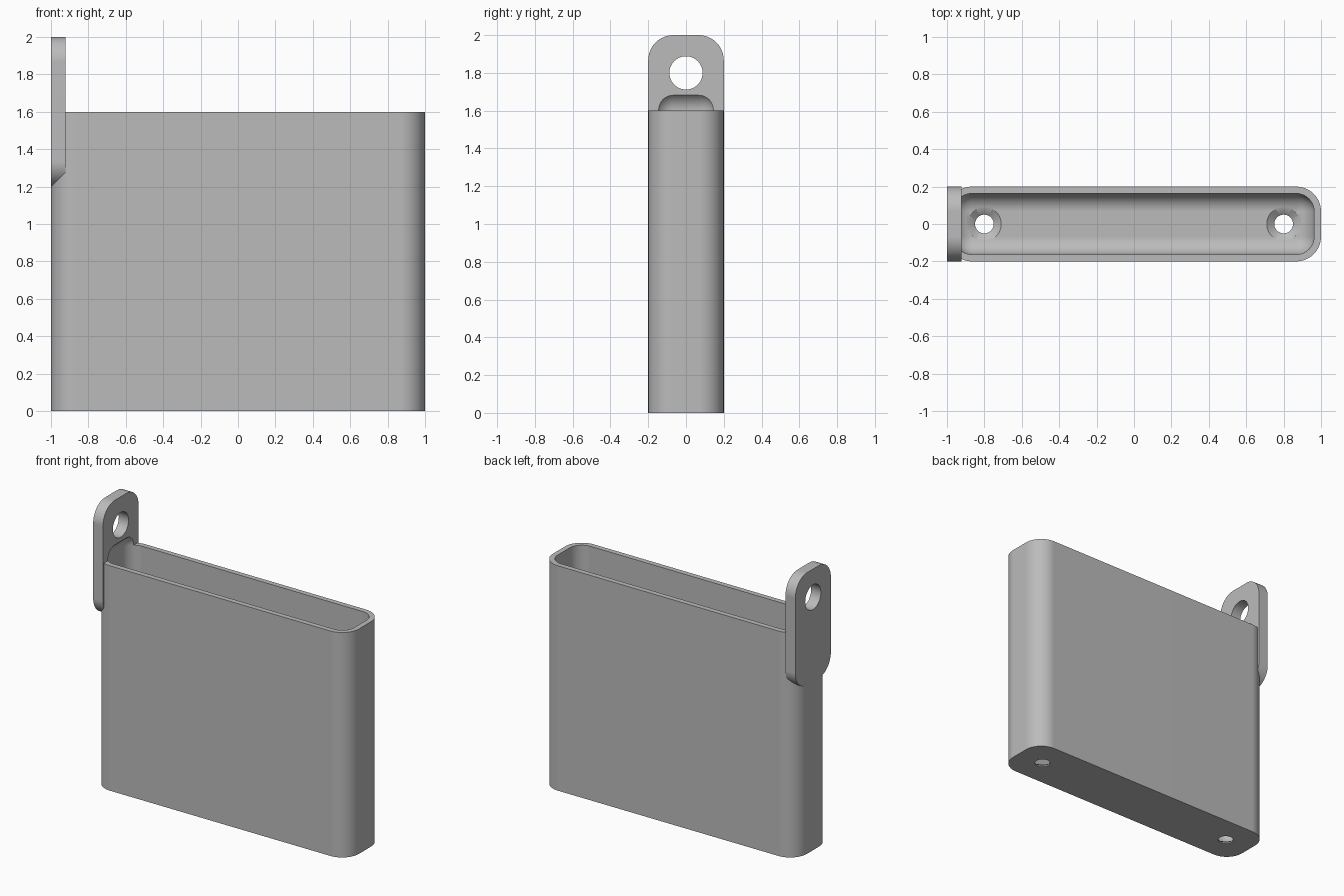
import bpy, bmesh, math
from mathutils import Vector

if "Cube" in bpy.data.objects:
    bpy.data.objects.remove(bpy.data.objects["Cube"], do_unlink=True)

RADIUS = 0.133      # outer corner radius
WALL = 0.037
HEIGHT = 1.6
TAB_THICK = 0.077

grey = bpy.data.materials.new("light grey plastic")
grey.use_nodes = True
COLOUR = (0.5, 0.5, 0.5, 1)
grey.diffuse_color = COLOUR
grey.node_tree.nodes["Principled BSDF"].inputs["Base Color"].default_value = COLOUR


def finish(name, bm):
    bmesh.ops.recalc_face_normals(bm, faces=bm.faces)
    mesh = bpy.data.meshes.new(name)
    bm.to_mesh(mesh)
    bm.free()
    mesh.materials.append(grey)
    ob = bpy.data.objects.new(name, mesh)
    bpy.context.collection.objects.link(ob)
    return ob


def loft(name, rings):
    """Closed solid through rings of equal point count."""
    bm = bmesh.new()
    rows = [[bm.verts.new(p) for p in ring] for ring in rings]
    n = len(rows[0])
    for a, b in zip(rows, rows[1:]):
        for i in range(n):
            j = (i + 1) % n
            bm.faces.new((a[i], a[j], b[j], b[i]))
    bm.faces.new(rows[0])
    bm.faces.new(rows[-1])
    return finish(name, bm)


def rounded_rect(hw, hh, r, steps=12):
    pts = []
    for k, (sx, sy) in enumerate([(1, 1), (-1, 1), (-1, -1), (1, -1)]):
        for i in range(steps + 1):
            a = math.pi / 2 * (k + i / steps)
            pts.append((sx * (hw - r) + r * math.cos(a), sy * (hh - r) + r * math.sin(a)))
    return pts


def circle(r, n=48):
    return [(r * math.cos(math.tau * i / n), r * math.sin(math.tau * i / n)) for i in range(n)]


def combine(target, other, operation):
    mod = target.modifiers.new(operation.title(), 'BOOLEAN')
    mod.operation, mod.object, mod.solver = operation, other, 'EXACT'
    bpy.context.view_layer.objects.active = target
    bpy.ops.object.modifier_apply(modifier=mod.name)
    bpy.data.objects.remove(other, do_unlink=True)


# Tall narrow case with rounded vertical corners
outline = rounded_rect(1, 0.2, RADIUS)
case = loft("case_with_hanging_tab", [[(x, y, z) for x, y in outline] for z in (0, HEIGHT)])

# Hanging tab on the right end
tab_outline = rounded_rect(0.2, 0.4, RADIUS)
tab = loft("hanging_tab", [[(x, y, 1.6 + z) for y, z in tab_outline] for x in (-1, -1 + TAB_THICK)])
combine(case, tab, 'UNION')

# Cavity rounded on every edge, which also scoops the foot of the tab
low, high = 0.04, 1.7
bm = bmesh.new()
bmesh.ops.create_cube(bm, size=1)
bmesh.ops.scale(bm, vec=Vector((2 - 2 * WALL, 0.4 - 2 * WALL, high - low)), verts=bm.verts)
bmesh.ops.translate(bm, vec=Vector((0, 0, (low + high) / 2)), verts=bm.verts)
bmesh.ops.bevel(bm, geom=bm.edges[:], offset=RADIUS - WALL, segments=10, profile=0.5, affect='EDGES')
combine(case, finish("cavity_cutter", bm), 'DIFFERENCE')

# Hole through the tab
hole = loft("tab_hole_cutter", [[(x, y, 1.8 + z) for y, z in circle(0.088)] for x in (-1.2, -0.8)])
combine(case, hole, 'DIFFERENCE')

# Countersunk screw holes in the floor
screw_profile = [(0.05, -0.1), (0.05, 0.01), (0.097, 0.045), (0.097, 0.12)]
for side in (-1, 1):
    screw = loft("screw_hole_cutter",
                 [[(side * 0.8 + x, y, z) for x, y in circle(r)] for r, z in screw_profile])
    combine(case, screw, 'DIFFERENCE')

# Smooth curves, crisp edges, even flats
bpy.ops.object.select_all(action='DESELECT')
case.select_set(True)
bpy.context.view_layer.objects.active = case
bpy.ops.object.shade_smooth_by_angle(angle=math.radians(30))
weighted = case.modifiers.new("Weighted Normal", 'WEIGHTED_NORMAL')
weighted.keep_sharp = True
